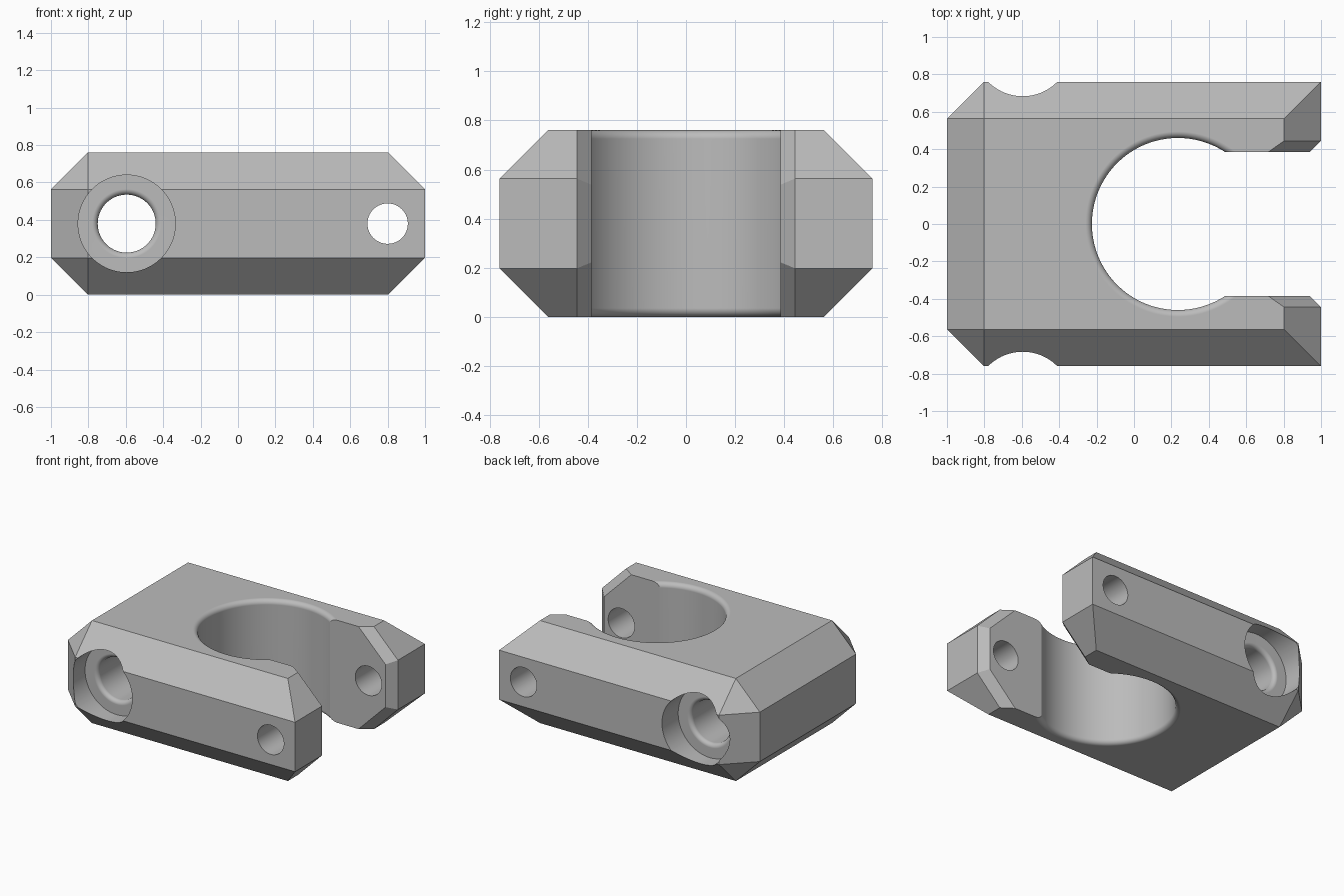
import bpy, bmesh, math
from mathutils import Matrix, Vector

if "Cube" in bpy.data.objects:
    bpy.data.objects.remove(bpy.data.objects["Cube"])

W, H, C = 0.76, 0.76, 0.197      # half width, height, chamfer
MID = H / 2
SLOT, FLARE = 0.385, 0.06        # half slot width, mouth chamfer

grey = bpy.data.materials.new("plain grey")
grey.use_nodes = True
colour = (0.5, 0.5, 0.5, 1)
grey.diffuse_color = colour
grey.node_tree.nodes["Principled BSDF"].inputs["Base Color"].default_value = colour


def make_object(name, bm):
    bmesh.ops.recalc_face_normals(bm, faces=bm.faces)
    mesh = bpy.data.meshes.new(name)
    bm.to_mesh(mesh)
    bm.free()
    mesh.materials.append(grey)
    obj = bpy.data.objects.new(name, mesh)
    bpy.context.collection.objects.link(obj)
    return obj


def hull(name, points):
    bm = bmesh.new()
    for p in points:
        bm.verts.new(p)
    bmesh.ops.convex_hull(bm, input=bm.verts)
    bmesh.ops.dissolve_limit(bm, angle_limit=0.01, verts=bm.verts, edges=bm.edges)
    return make_object(name, bm)


def lathe(name, profile, matrix, steps=96):
    """Closed solid turned about local z from (radius, height) pairs."""
    bm = bmesh.new()
    rings = []
    for r, z in profile:
        rings.append([bm.verts.new((r * math.cos(a), r * math.sin(a), z))
                      for a in (2 * math.pi * i / steps for i in range(steps))])
    for low, high in zip(rings, rings[1:]):
        for i in range(steps):
            j = (i + 1) % steps
            bm.faces.new((low[i], low[j], high[j], high[i]))
    bm.faces.new(rings[0][::-1])
    bm.faces.new(rings[-1])
    bm.transform(matrix)
    return make_object(name, bm)


def rounded_half(radius, end, fillet, steps=8):
    """Bore wall that flares out through a quarter round at height end."""
    arc = [math.pi / 2 * i / steps for i in range(steps + 1)]
    return [(radius + fillet * (1 - math.cos(a)), end - fillet * (1 - math.sin(a)))
            for a in arc]


def mirrored(half):
    return [(r, -z) for r, z in reversed(half)] + half


def cut(target, cutter):
    cutter.hide_render = True
    mod = target.modifiers.new("cut", "BOOLEAN")
    mod.operation = "DIFFERENCE"
    mod.solver = "EXACT"
    mod.object = cutter
    bpy.context.view_layer.objects.active = target
    bpy.ops.object.modifier_apply(modifier=mod.name)
    bpy.data.objects.remove(cutter)


# Chamfered block: back corners are cut on all edges, mouth corners are mitred
points = []
for s in (-1, 1):
    for z in (0, H):
        points += [(x, s * (W - C), z) for x in (C - 1, 1 - C)]
    for z in (C, H - C):
        points += [(-1, s * (W - C), z), (C - 1, s * W, z), (1, s * W, z)]
body = hull("clamp_body", points)

# Main bore with rounded rims, and the open slot
bore_half = rounded_half(0.46, MID, 0.035)
bore_half.append((bore_half[-1][0], MID + 0.1))
cut(body, lathe("bore_cutter", mirrored(bore_half),
                Matrix.Translation((0.235, 0, MID)), 128))
cut(body, hull("slot_cutter", [(x, y, z) for x in (0.3, 1.2)
                               for y in (-SLOT, SLOT) for z in (-0.1, H + 0.1)]))

# Mouth chamfers along the upright and both sloping end faces
slope_end = (1 - C + H / 2) / math.sqrt(2)
for angle, end in ((0, 1), (45, slope_end), (-45, slope_end)):
    apex = end - SLOT - FLARE
    turn = Matrix.Translation((0, 0, MID)) @ Matrix.Rotation(math.radians(angle), 4, "Y")
    cut(body, hull("mouth_cutter", [turn @ Vector(p + (z,)) for z in (-2, 2)
                                    for p in ((apex, 0), (apex + 1, 1), (apex + 1, -1))]))

# Cross bolt hole, counterbored at both sides, and the plain pin hole
floor = W - 0.19
bolt_half = rounded_half(0.155, floor, 0.03) + [(0.26, floor), (0.26, W + 0.1)]
along_y = Matrix.Rotation(math.pi / 2, 4, "X")
cut(body, lathe("bolt_cutter", mirrored(bolt_half),
                Matrix.Translation((-0.595, 0, MID)) @ along_y))
cut(body, lathe("pin_cutter", [(0.108, -1), (0.108, 1)],
                Matrix.Translation((0.8, 0, MID)) @ along_y, 64))

# Smooth bores, crisp flats
bpy.ops.object.select_all(action="DESELECT")
body.select_set(True)
bpy.context.view_layer.objects.active = body
bpy.ops.object.shade_smooth_by_angle(angle=math.radians(25))
weighted = body.modifiers.new("even_shading", "WEIGHTED_NORMAL")
weighted.keep_sharp = True
